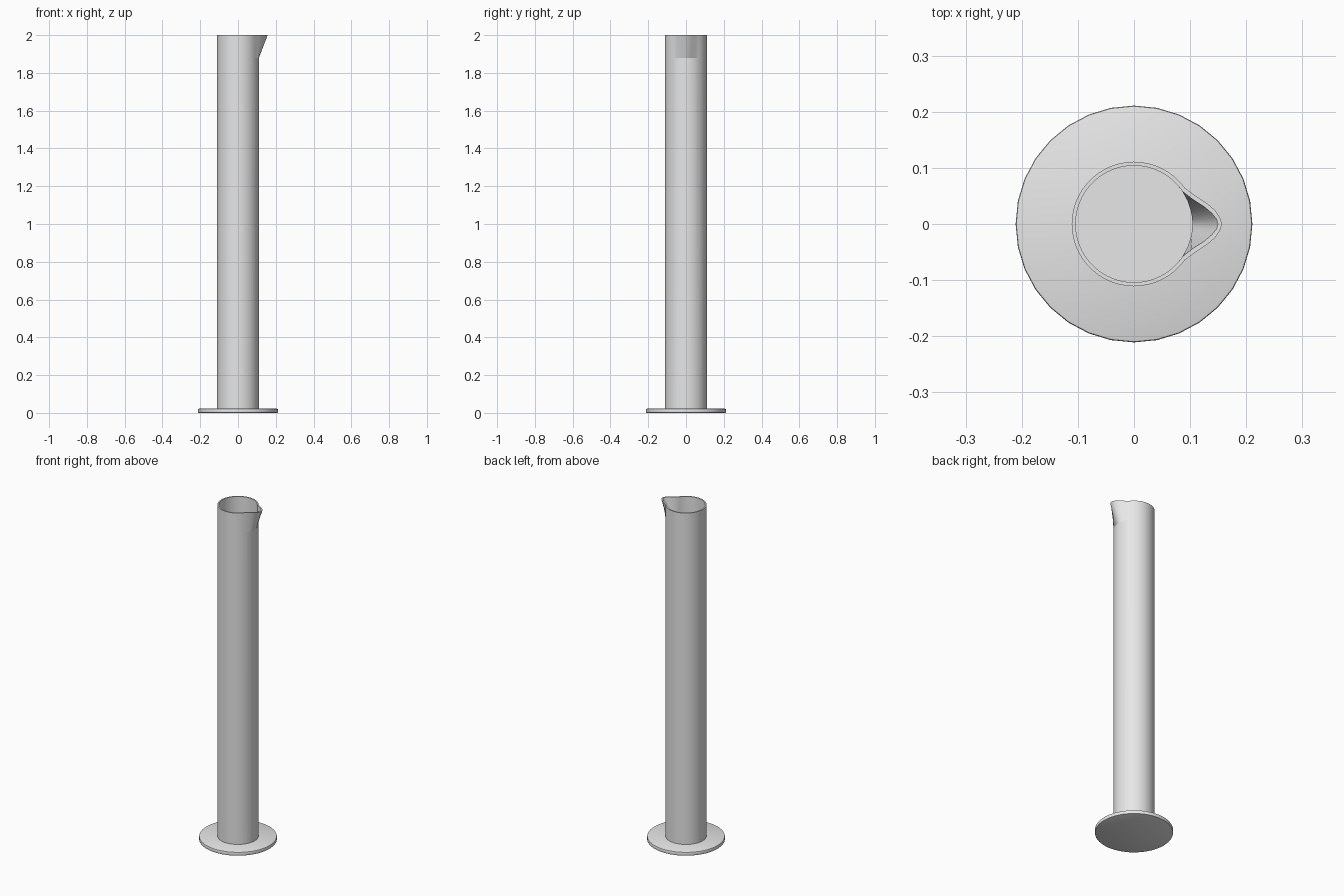
import bpy, bmesh
from math import radians, cos, sin
from mathutils import Vector

cube = bpy.data.objects.get("Cube")
if cube:
    bpy.data.objects.remove(cube)

grey = bpy.data.materials.new("light_grey")
grey.use_nodes = True
grey.diffuse_color = (0.8, 0.8, 0.8, 1)
grey.node_tree.nodes["Principled BSDF"].inputs["Base Color"].default_value = grey.diffuse_color

HEIGHT, LIP_START, BASE_TOP = 2.0, 1.88, 0.022
OUTER_R, INNER_R = 0.111, 0.104


def add_object(name, bm):
    """Shade smooth with sharp creases and link the mesh."""
    bmesh.ops.recalc_face_normals(bm, faces=bm.faces)
    for f in bm.faces:
        f.smooth = True
    for e in bm.edges:
        at_lip = all(abs(v.co.z - LIP_START) < 1e-4 for v in e.verts)
        if e.calc_face_angle(0) > radians(5 if at_lip else 40):
            e.smooth = False
    mesh = bpy.data.meshes.new(name)
    bm.to_mesh(mesh)
    bm.free()
    mesh.materials.append(grey)
    obj = bpy.data.objects.new(name, mesh)
    bpy.context.collection.objects.link(obj)
    return obj


def outline(radius, half_lip, steps=42):
    """Closed outline: pouring lip towards +x, circle for the rest."""
    lip = [Vector(p) for p in half_lip]
    lower = [Vector((p.x, -p.y)) for p in lip[:-1]]
    start = Vector((1, 0)).angle_signed(lip[0])
    start = abs(start)
    sweep = radians(360) - 2 * start
    arc = [Vector((cos(start + sweep * i / steps), sin(start + sweep * i / steps))) * radius
           for i in range(1, steps)]
    return lower + lip[::-1] + arc


# Pouring lip, from where it leaves the wall to its tip
outer = outline(OUTER_R, [(0.0905, 0.0645), (0.107, 0.052), (0.130, 0.037),
                          (0.144, 0.025), (0.153, 0.012), (0.157, 0)])
inner = outline(INNER_R, [(0.0865, 0.058), (0.103, 0.045), (0.126, 0.030),
                          (0.139, 0.019), (0.147, 0.009), (0.150, 0)])


# Hollow tube: up the outside, over the rim, down to the inner floor
bm = bmesh.new()


def ring(points, z, radius=None):
    return [bm.verts.new(((p.normalized() * radius) if radius else p).to_3d() + Vector((0, 0, z)))
            for p in points]


rings = [ring(outer, BASE_TOP - 0.01, OUTER_R), ring(outer, LIP_START, OUTER_R),
         ring(outer, HEIGHT), ring(inner, HEIGHT),
         ring(inner, LIP_START, INNER_R), ring(inner, BASE_TOP + 0.004, INNER_R)]
for a, b in zip(rings, rings[1:]):
    for i in range(len(a)):
        j = (i + 1) % len(a)
        bm.faces.new((a[i], a[j], b[j], b[i]))
bm.faces.new(rings[0])
bm.faces.new(rings[-1])
add_object("cylinder_tube", bm)

# Round foot with a softened rim
bm = bmesh.new()
bmesh.ops.create_cone(bm, cap_ends=True, segments=32, radius1=0.211, radius2=0.211, depth=BASE_TOP)
bmesh.ops.translate(bm, verts=bm.verts, vec=(0, 0, BASE_TOP / 2))
rims = [e for e in bm.edges if abs(e.verts[0].co.z - e.verts[1].co.z) < 1e-5]
bmesh.ops.bevel(bm, geom=rims, offset=0.004, segments=2, profile=0.5, affect='EDGES')
add_object("foot", bm)
